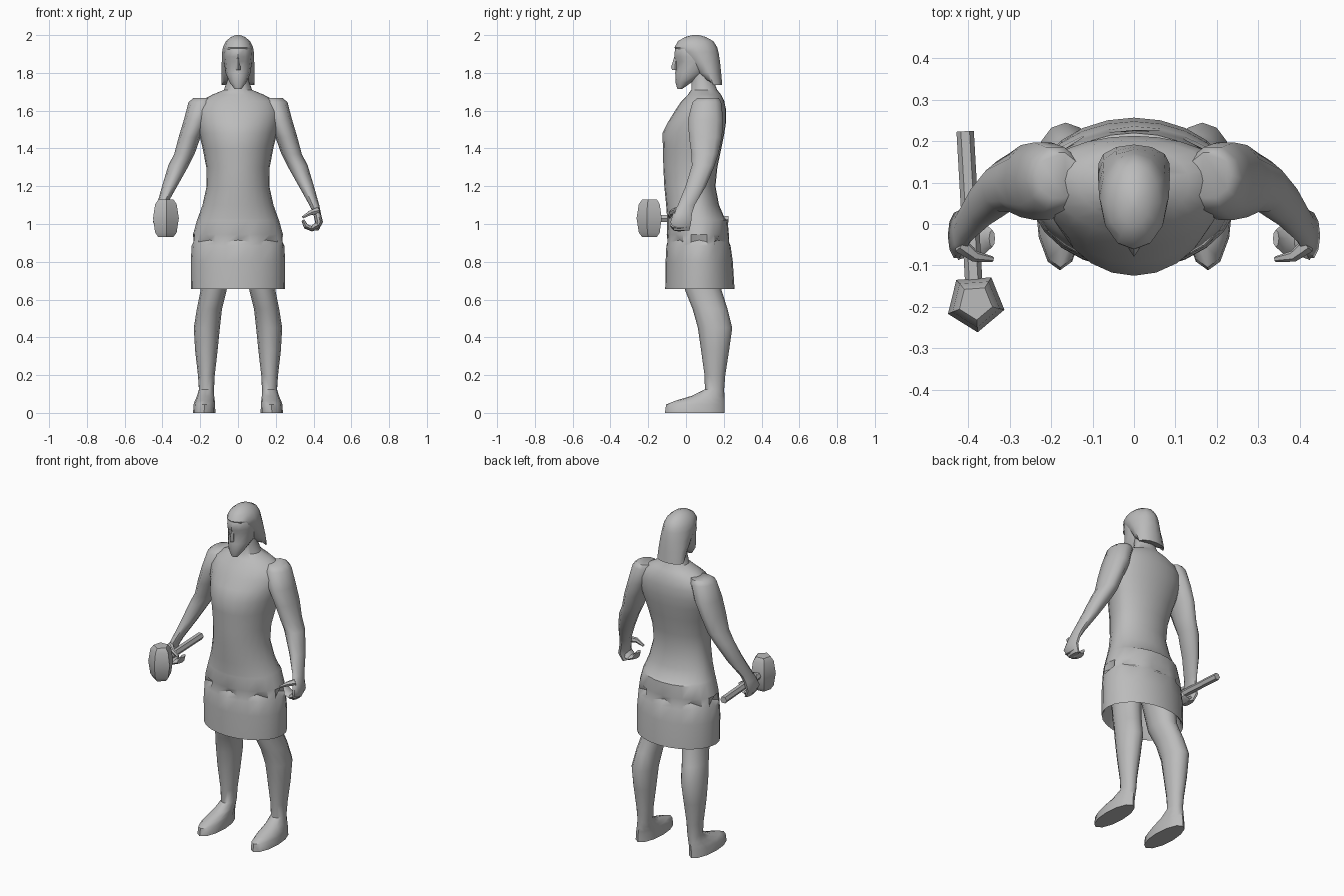
import bpy, bmesh, math
from mathutils import Vector

grey = bpy.data.materials.new("plain grey")
grey.diffuse_color = (0.5, 0.5, 0.5, 1)


def loft(name, rings, angle=40):
    """Skin a list of equal-length point rings and cap both ends."""
    bm = bmesh.new()
    rows = [[bm.verts.new(p) for p in ring] for ring in rings]
    n = len(rows[0])
    for a, b in zip(rows, rows[1:]):
        for i in range(n):
            j = (i + 1) % n
            bm.faces.new((a[i], a[j], b[j], b[i]))
    bm.faces.new(rows[0])
    bm.faces.new(rows[-1])
    bmesh.ops.recalc_face_normals(bm, faces=bm.faces)
    me = bpy.data.meshes.new(name)
    bm.to_mesh(me)
    bm.free()
    me.materials.append(grey)
    ob = bpy.data.objects.new(name, me)
    bpy.context.collection.objects.link(ob)
    bpy.ops.object.select_all(action='DESELECT')
    ob.select_set(True)
    bpy.context.view_layer.objects.active = ob
    bpy.ops.object.shade_smooth_by_angle(angle=math.radians(angle))
    return ob


def oval(z, x0, x1, y0, y1, n=12, side=1, mid=None):
    """Level ring inside the given box; mid is the y of its widest point."""
    cx, rx = (x0 + x1) / 2, (x1 - x0) / 2
    mid = (y0 + y1) / 2 if mid is None else mid
    pts = []
    for i in range(n):
        a = 2 * math.pi * i / n
        s = math.sin(a)
        y = mid + s * ((y1 - mid) if s > 0 else (mid - y0))
        pts.append(Vector((side * (cx + rx * math.cos(a)), y, z)))
    return pts


def tube(name, path, radii, n=6, flat=1.0, side=1):
    """Tapered rod along a path; flat stretches it sideways."""
    pts = [Vector((side * p[0], p[1], p[2])) for p in path]
    rings = []
    for i, p in enumerate(pts):
        t = (pts[min(i + 1, len(pts) - 1)] - pts[max(i - 1, 0)]).normalized()
        u = Vector((0, 1, 0)) if abs(t.y) < 0.8 else Vector((1, 0, 0))
        v = t.cross(u).normalized()
        u = v.cross(t)
        rings.append([p + radii[i] * (flat * math.cos(k * math.tau / n) * u
                      + math.sin(k * math.tau / n) * v) for k in range(n)])
    return loft(name, rings)


# Torso and hollow skirt: height, half width, front, back, widest y
body = [
    (0.86, 0.19, -0.06, 0.18, 0.07), (0.67, 0.237, -0.10, 0.243, 0.07),
    (0.655, 0.248, -0.11, 0.257, 0.07), (0.80, 0.25, -0.108, 0.248, 0.07),
    (0.885, 0.245, -0.104, 0.236, 0.07), (0.905, 0.243, -0.103, 0.233, 0.07),
    (0.945, 0.238, -0.102, 0.227, 0.07), (1.02, 0.217, -0.10, 0.22, 0.07),
    (1.03, 0.213, -0.10, 0.205, 0.07), (1.10, 0.188, -0.105, 0.175, 0.06),
    (1.20, 0.166, -0.115, 0.156, 0.05), (1.30, 0.168, -0.12, 0.166, 0.06),
    (1.40, 0.187, -0.122, 0.187, 0.08), (1.48, 0.207, -0.125, 0.203, 0.10),
    (1.54, 0.222, -0.095, 0.212, 0.11), (1.60, 0.225, -0.058, 0.213, 0.11),
    (1.65, 0.20, -0.025, 0.203, 0.11), (1.685, 0.135, 0.01, 0.185, 0.10),
    (1.71, 0.075, 0.028, 0.165, 0.095), (1.76, 0.056, 0.03, 0.145, 0.09),
    (1.82, 0.054, 0.03, 0.14, 0.09)]
rings = [oval(z, -w, w, f, b, 24, mid=m) for z, w, f, b, m in body]
# Fold dimples around the hips
for i in range(0, 24, 3):
    p = rings[5][i]
    rings[5][i] = Vector((p.x * 0.86, 0.07 + (p.y - 0.07) * 0.83, p.z + 0.01))
loft("torso_and_skirt", rings)

# Head with a narrow jaw
head = [(1.715, 0.018, -0.046, -0.02), (1.75, 0.045, -0.056, 0.03),
        (1.80, 0.066, -0.057, 0.11), (1.86, 0.074, -0.054, 0.15),
        (1.885, 0.077, -0.062, 0.155), (1.93, 0.075, -0.058, 0.15),
        (1.97, 0.05, -0.02, 0.12)]
rings = [oval(z, -w, w, f, b, 12) for z, w, f, b in head]
for i in (8, 10):                                   # eye sockets
    rings[3][i].y += 0.012
loft("head", rings)
loft("nose", [oval(1.815, -0.014, 0.014, -0.074, -0.04, 4),
              oval(1.83, -0.013, 0.013, -0.079, -0.04, 4),
              oval(1.885, -0.006, 0.006, -0.062, -0.04, 4)])

# Hair cap falling to the nape
hair = [(1.735, 0.086, 0.10, 0.192), (1.80, 0.087, 0.055, 0.186),
        (1.86, 0.086, 0.005, 0.18), (1.91, 0.084, -0.045, 0.172),
        (1.935, 0.08, -0.061, 0.165), (1.968, 0.064, -0.042, 0.145),
        (1.99, 0.038, -0.005, 0.105), (2.0, 0.012, 0.035, 0.07)]
rings = [oval(z, -w, w, f, b, 12) for z, w, f, b in hair]
for i in range(7, 12):                              # bottom edge rises forward
    rings[0][i].z += 0.025
loft("hair", rings)

# Limbs: height, inner x, outer x, front y, back y
arm = [(1.668, 0.13, 0.235, 0.06, 0.175), (1.645, 0.12, 0.262, 0.03, 0.19),
       (1.55, 0.155, 0.287, 0.005, 0.202), (1.46, 0.198, 0.314, 0.012, 0.195),
       (1.37, 0.23, 0.338, 0.025, 0.175), (1.31, 0.26, 0.369, 0.028, 0.155),
       (1.20, 0.322, 0.402, -0.005, 0.108), (1.10, 0.378, 0.43, -0.045, 0.048),
       (1.06, 0.397, 0.438, -0.07, 0.035), (1.01, 0.408, 0.45, -0.085, 0.03),
       (0.965, 0.395, 0.425, -0.065, 0.02)]
leg = [(0.88, 0.02, 0.19, -0.04, 0.17), (0.65, 0.06, 0.198, -0.005, 0.188),
       (0.55, 0.085, 0.218, 0.035, 0.22), (0.45, 0.096, 0.234, 0.063, 0.245),
       (0.33, 0.108, 0.227, 0.08, 0.228), (0.20, 0.123, 0.212, 0.098, 0.208),
       (0.125, 0.127, 0.207, 0.10, 0.202), (0.09, 0.126, 0.217, 0.03, 0.203),
       (0.065, 0.123, 0.228, -0.055, 0.204), (0.045, 0.121, 0.235, -0.105, 0.204),
       (0.0, 0.12, 0.238, -0.112, 0.205)]
for s, tag in ((1, "left"), (-1, "right")):
    loft(tag + "_arm", [oval(*r, n=10, side=s) for r in arm], 50)
    loft(tag + "_leg", [oval(*r, n=12, side=s) for r in leg], 50)
    # Curled fingers and thumb
    tube(tag + "_fingers", [(0.425, -0.035, 0.995), (0.39, -0.035, 0.975),
         (0.36, -0.035, 0.987), (0.343, -0.035, 1.02)],
         [0.02, 0.015, 0.014, 0.008], 8, 2.6, s)
    tube(tag + "_thumb", [(0.42, -0.05, 1.07), (0.385, -0.078, 1.06),
         (0.342, -0.085, 1.035)], [0.02, 0.014, 0.007], 6, 1.0, s)

# Mallet held in the right hand
tube("mallet_handle", [(-0.408, 0.224, 1.025), (-0.385, -0.18, 1.03)],
     [0.021, 0.021], 6)
loft("mallet_head", [
    [Vector((-0.383 + r * math.cos(k * math.tau / 5 - 1.5),
             -0.19 + r * math.sin(k * math.tau / 5 - 1.5), z)) for k in range(5)]
    for z, r in ((0.93, 0.042), (0.955, 0.06), (1.03, 0.072), (1.105, 0.06),
                 (1.13, 0.042))], 30)
